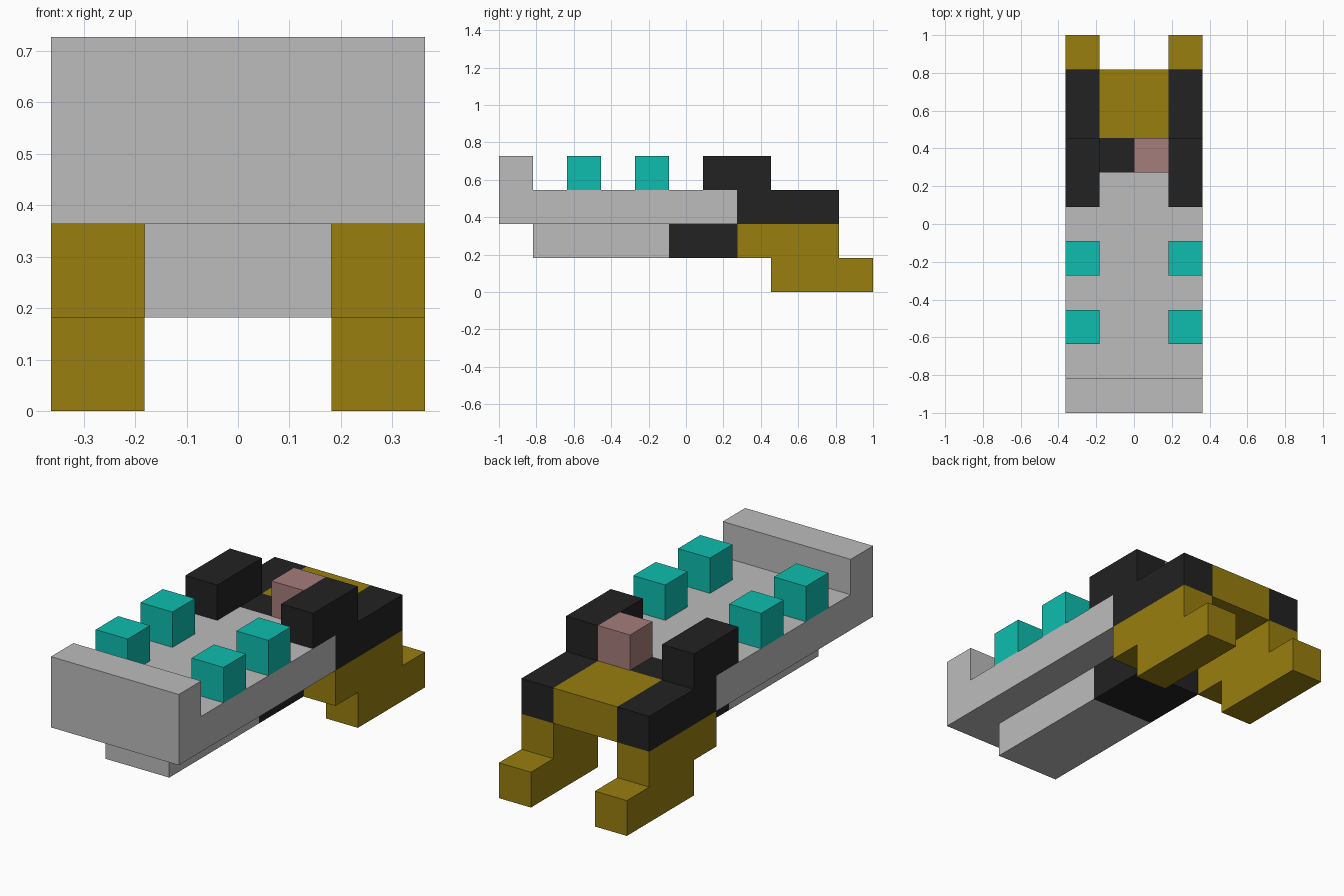
import bpy
import bmesh

cube = bpy.data.objects.get("Cube")
if cube:
    bpy.data.objects.remove(cube, do_unlink=True)

U = 2 / 11  # one block; the model is 4 x 11 x 4 blocks


def material(name, rgb):
    lin = [((c / 255 + 0.055) / 1.055) ** 2.4 if c > 10 else c / 255 / 12.92 for c in rgb]
    mat = bpy.data.materials.new(name)
    mat.use_nodes = True
    mat.diffuse_color = (*lin, 1)
    bsdf = mat.node_tree.nodes["Principled BSDF"]
    bsdf.inputs["Base Color"].default_value = (*lin, 1)
    bsdf.inputs["Roughness"].default_value = 0.8
    return mat


GREY = material("light grey", (188, 188, 188))
BLACK = material("black", (34, 34, 34))
GOLD = material("dark gold", (152, 126, 15))
TEAL = material("teal", (14, 190, 175))
PINK = material("dusty pink", (165, 125, 122))


def prism(name, mat, x0, x1, profile):
    """Extrude a (y, z) side profile from x0 to x1, all in blocks."""
    bm = bmesh.new()
    verts = [bm.verts.new((x0 * U, y * U - 1, z * U)) for y, z in profile]
    face = bm.faces.new(verts)
    ext = bmesh.ops.extrude_face_region(bm, geom=[face])
    moved = [g for g in ext["geom"] if isinstance(g, bmesh.types.BMVert)]
    bmesh.ops.translate(bm, verts=moved, vec=((x1 - x0) * U, 0, 0))
    bmesh.ops.recalc_face_normals(bm, faces=bm.faces)
    mesh = bpy.data.meshes.new(name)
    bm.to_mesh(mesh)
    bm.free()
    mesh.materials.append(mat)
    obj = bpy.data.objects.new(name, mesh)
    bpy.context.collection.objects.link(obj)
    return obj


def rect(y0, y1, z0, z1):
    return [(y0, z0), (y1, z0), (y1, z1), (y0, z1)]


# Deck with the raised wall at its front end
prism("deck", GREY, -2, 2, [(0, 2), (7, 2), (7, 3), (1, 3), (1, 4), (0, 4)])

# Narrow keel under the deck
prism("keel_front", GREY, -1, 1, rect(1, 5, 1, 2))
prism("keel_rear", BLACK, -1, 1, rect(5, 7, 1, 2))

# Middle of the rear body
prism("rear_floor", BLACK, -1, 1, rect(7, 8, 2, 3))
prism("rear_bridge", GOLD, -1, 1, rect(8, 10, 2, 3))
prism("head", PINK, 0, 1, rect(7, 8, 3, 4))

# Paired parts on the outer columns
for side, x in (("right", -2), ("left", 1)):
    prism(f"{side}_shoulder", BLACK, x, x + 1,
          [(7, 2), (10, 2), (10, 3), (8, 3), (8, 4), (6, 4), (6, 3), (7, 3)])
    prism(f"{side}_leg", GOLD, x, x + 1,
          [(8, 0), (11, 0), (11, 1), (10, 1), (10, 2), (7, 2), (7, 1), (8, 1)])
    for end, y in (("front", 2), ("rear", 4)):
        prism(f"{side}_{end}_stud", TEAL, x, x + 1, rect(y, y + 1, 3, 4))
